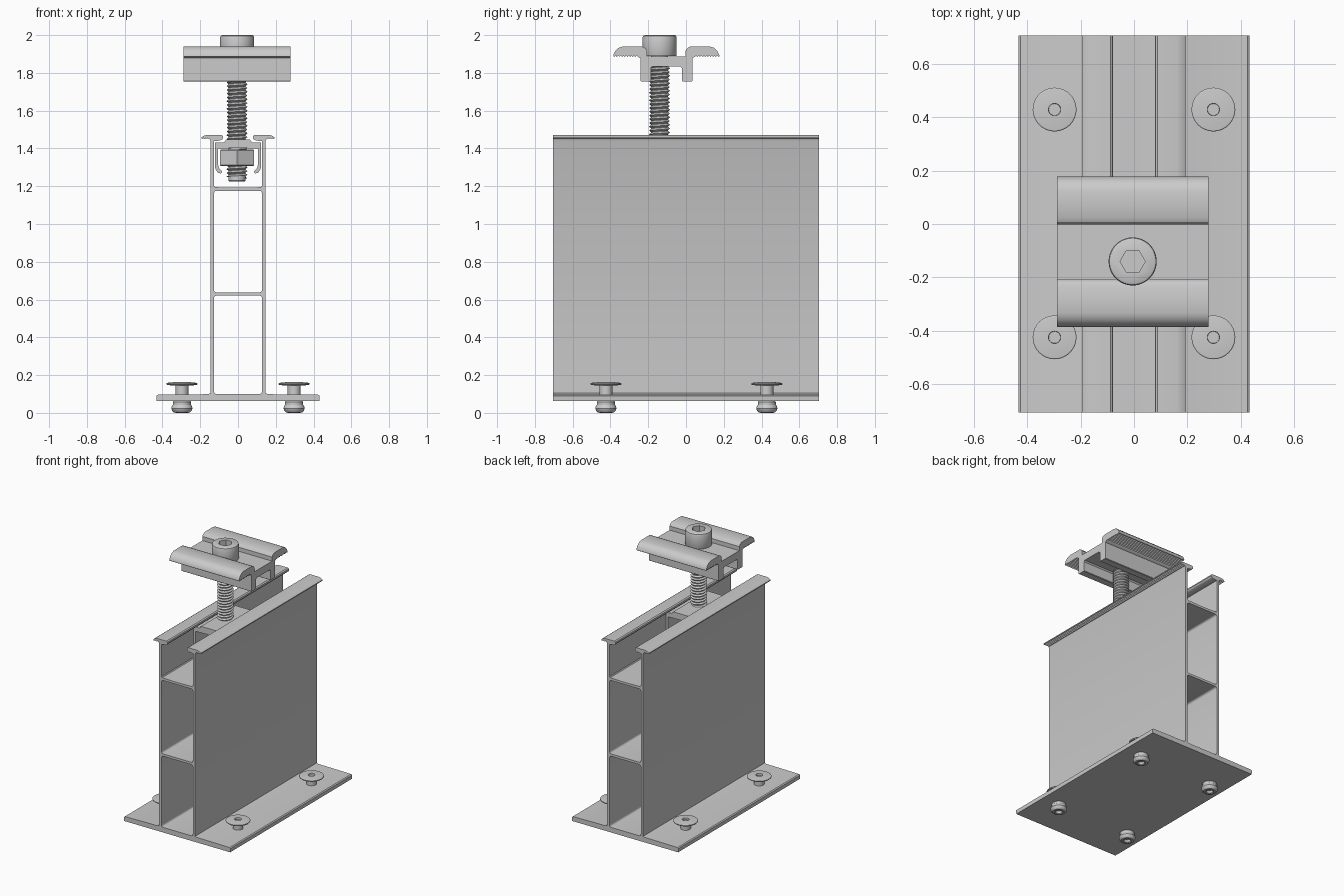
import bpy, bmesh, math
from mathutils import Matrix

if "Cube" in bpy.data.objects:
    bpy.data.objects.remove(bpy.data.objects["Cube"])

BX, BY = -0.005, -0.14      # bolt axis


def finish(name, bm, angle=30):
    bmesh.ops.remove_doubles(bm, verts=bm.verts, dist=1e-5)
    bmesh.ops.recalc_face_normals(bm, faces=bm.faces)
    me = bpy.data.meshes.new(name)
    bm.to_mesh(me)
    bm.free()
    ob = bpy.data.objects.new(name, me)
    bpy.context.collection.objects.link(ob)
    smooth(ob, angle)
    return ob


def smooth(ob, angle=30):
    bpy.ops.object.select_all(action='DESELECT')
    ob.select_set(True)
    bpy.context.view_layer.objects.active = ob
    bpy.ops.object.shade_smooth_by_angle(angle=math.radians(angle))


def extrude(name, loops, length, matrix):
    """Extrude closed 2D loops (inner loops become holes)."""
    cu = bpy.data.curves.new(name + "_profile", 'CURVE')
    cu.dimensions = '2D'
    cu.fill_mode = 'BOTH'
    cu.extrude = length / 2
    for pts in loops:
        sp = cu.splines.new('POLY')
        sp.points.add(len(pts) - 1)
        for p, (a, b) in zip(sp.points, pts):
            p.co = (a, b, 0, 1)
        sp.use_cyclic_u = True
    tmp = bpy.data.objects.new(name + "_profile", cu)
    bpy.context.collection.objects.link(tmp)
    me = bpy.data.meshes.new_from_object(tmp)
    bpy.data.objects.remove(tmp)
    bm = bmesh.new()
    bm.from_mesh(me)
    bmesh.ops.transform(bm, matrix=matrix, verts=bm.verts)
    return finish(name, bm)


def lathe(name, prof, n, x, y, phase=0.0):
    """Revolve (radius, z) points around a vertical axis."""
    bm = bmesh.new()
    rings = [[bm.verts.new((x + r * math.cos(phase + 2 * math.pi * i / n),
                            y + r * math.sin(phase + 2 * math.pi * i / n), z))
              for i in range(n)] for r, z in prof]
    for a, b in zip(rings, rings[1:]):
        for i in range(n):
            j = (i + 1) % n
            bm.faces.new((a[i], a[j], b[j], b[i]))
    bm.faces.new(rings[0])
    bm.faces.new(rings[-1])
    return finish(name, bm)


def mirrored(half):
    return half + [(-a, b) for a, b in reversed(half) if a > 1e-6]


def teeth(a0, a1, z, n, depth):
    """Sawtooth points running from a0 to a1."""
    pts = []
    for i in range(n):
        pts += [(a0 + (a1 - a0) * i / n, z),
                (a0 + (a1 - a0) * (i + 0.5) / n, z + depth)]
    return pts + [(a1, z)]


def rounded_box(w, z0, z1, r, seg=4):
    pts = []
    for k, (cx, cz) in enumerate([(w - r, z1 - r), (r - w, z1 - r),
                                  (r - w, z0 + r), (w - r, z0 + r)]):
        for i in range(seg + 1):
            t = math.pi / 2 * (k + i / seg)
            pts.append((cx + r * math.cos(t), cz + r * math.sin(t)))
    return pts


ALONG_Y = Matrix.Rotation(math.pi / 2, 4, 'X')
ALONG_X = Matrix(((0, 0, 1, 0), (1, 0, 0, 0), (0, 1, 0, 0), (0, 0, 0, 1)))

# rail: base plate, two webs, two cells, open channel with toothed flanges
rail_half = ([(0, 0.062), (0.43, 0.062), (0.432, 0.09), (0.425, 0.096),
              (0.16, 0.099), (0.146, 0.104), (0.146, 1.44), (0.15, 1.449)]
             + teeth(0.154, 0.186, 1.449, 3, 0.006)
             + [(0.193, 1.452), (0.193, 1.459), (0.18, 1.468), (0.16, 1.472),
                (0.088, 1.472), (0.08, 1.466), (0.078, 1.456), (0.084, 1.447),
                (0.095, 1.442), (0.127, 1.438), (0.127, 1.202),
                (0.122, 1.195), (0, 1.192)])
extrude("rail", [mirrored(rail_half),
                 rounded_box(0.127, 0.099, 0.621, 0.014),
                 rounded_box(0.127, 0.638, 1.176, 0.014)], 1.41, ALONG_Y)

# channel clip holding the nut
clip_half = [(0, 1.448), (0.062, 1.448), (0.074, 1.432), (0.122, 1.432),
             (0.122, 1.30), (0.117, 1.285), (0.105, 1.27), (0.09, 1.268),
             (0.084, 1.276), (0.09, 1.286), (0.1, 1.294), (0.105, 1.31),
             (0.105, 1.40), (0, 1.402)]
extrude("channel_clip", [mirrored(clip_half)], 0.40,
        Matrix.Translation((0, BY, 0)) @ ALONG_Y)

# panel clamp with toothed wings and two legs
clamp_half = ([(0, 1.888), (0.102, 1.888), (0.102, 1.918), (0.112, 1.932),
               (0.13, 1.94), (0.228, 1.94), (0.252, 1.933), (0.27, 1.916),
               (0.28, 1.896), (0.281, 1.888)]
              + teeth(0.276, 0.15, 1.884, 9, 0.008)
              + [(0.138, 1.878), (0.138, 1.758), (0.134, 1.755),
                 (0.086, 1.755), (0.082, 1.758), (0.082, 1.825),
                 (0.074, 1.834), (0, 1.834)])
extrude("clamp", [mirrored(clamp_half)], 0.566,
        Matrix.Translation((BX, -0.104, 0)) @ ALONG_X)

# bolt head with hexagonal socket
head = lathe("bolt_head", [(0.088, 1.889), (0.09, 1.893), (0.09, 1.988),
                           (0.087, 1.996), (0.079, 2.0)], 48, BX, BY)
cutter = lathe("socket_cutter", [(0.047, 1.945), (0.047, 2.05)], 6, BX, BY)
cutter.hide_render = True
mod = head.modifiers.new("socket", 'BOOLEAN')
mod.operation = 'DIFFERENCE'
mod.solver = 'EXACT'
mod.object = cutter
bpy.context.view_layer.objects.active = head
bpy.ops.object.modifier_apply(modifier=mod.name)
bpy.data.objects.remove(cutter)
smooth(head)

# bolt shaft: helical thread over a plain core
N, PITCH, Z0, Z1 = 24, 0.02, 1.24, 1.88
bm = bmesh.new()
count = int((Z1 - Z0) / PITCH) * N
crest, root = [], []
for k in range(count):
    c, s = math.cos(2 * math.pi * k / N), math.sin(2 * math.pi * k / N)
    z = Z0 + PITCH * k / N
    crest.append(bm.verts.new((BX + 0.055 * c, BY + 0.055 * s, z)))
    root.append(bm.verts.new((BX + 0.044 * c, BY + 0.044 * s, z + PITCH / 2)))
for k in range(count - 1):
    bm.faces.new((crest[k], crest[k + 1], root[k + 1], root[k]))
    if k + N + 1 < count:
        bm.faces.new((root[k], root[k + 1], crest[k + N + 1], crest[k + N]))
finish("bolt_thread", bm)
lathe("bolt_core", [(0.042, 1.225), (0.0455, 1.23), (0.0455, 1.89)],
      24, BX, BY)

# hexagonal nut inside the clip
R = 0.09 / math.cos(math.pi / 6)
lathe("nut", [(R * 0.95, 1.306), (R, 1.312), (R, 1.389), (R * 0.95, 1.395)],
      6, BX, BY, math.pi / 6)

# four rivets through the base plate
rivet = [(0.02, 0.02), (0.022, 0.004), (0.03, 0.0), (0.042, 0.002),
         (0.052, 0.012), (0.056, 0.024), (0.053, 0.036), (0.048, 0.043),
         (0.048, 0.058), (0.044, 0.062), (0.034, 0.064), (0.034, 0.145),
         (0.078, 0.147), (0.082, 0.151), (0.082, 0.156), (0.078, 0.159),
         (0.04, 0.163), (0.023, 0.163), (0.022, 0.15)]
for x, side in ((-0.297, "left"), (0.297, "right")):
    for y, end in ((-0.424, "front"), (0.428, "back")):
        lathe(f"rivet_{end}_{side}", rivet, 32, x, y)
